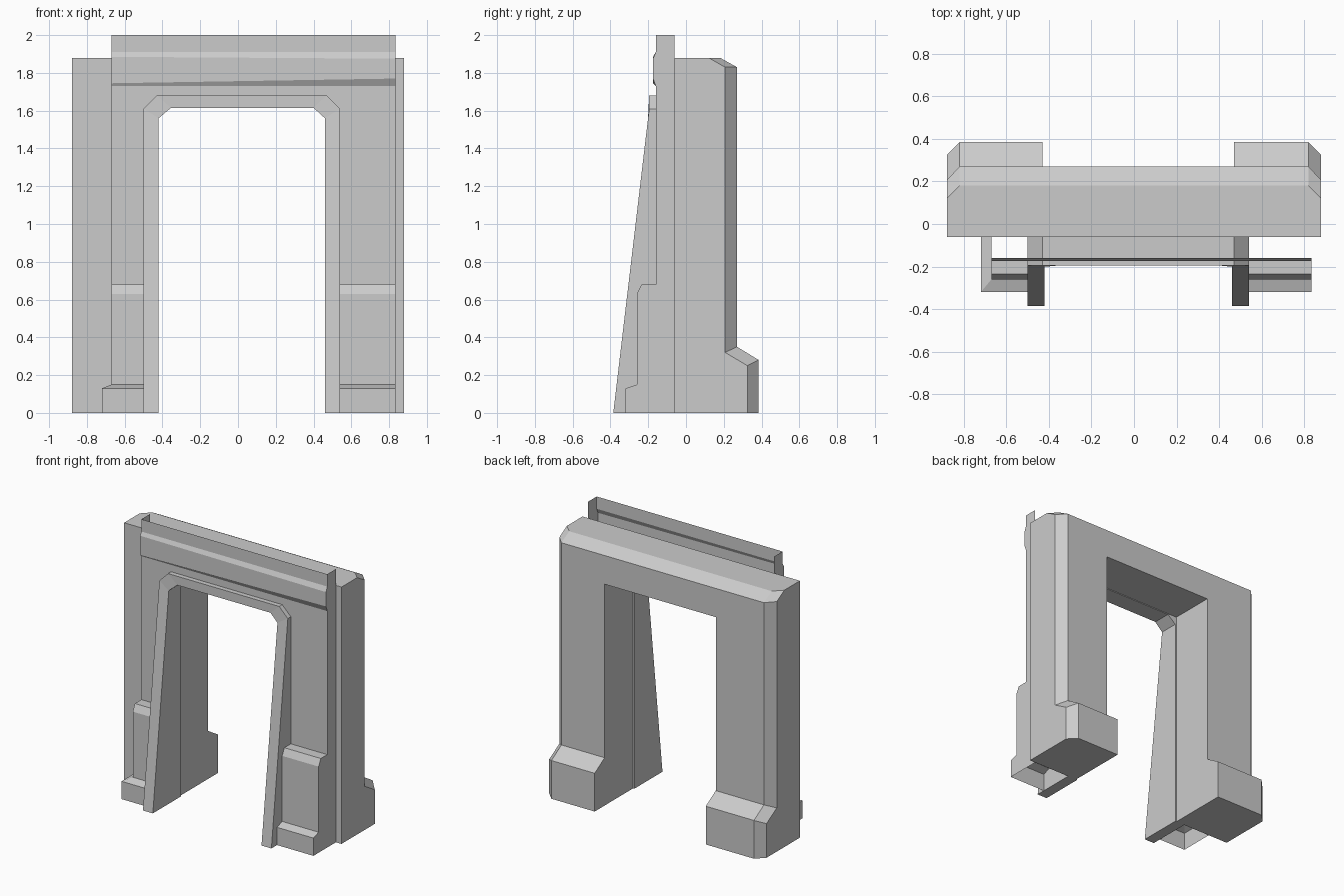
import bpy, bmesh

if "Cube" in bpy.data.objects:
    bpy.data.objects.remove(bpy.data.objects["Cube"])


def build(name, fill, recalc=True):
    """Make an object from a function that adds faces to a bmesh."""
    bm = bmesh.new()

    def face(points):
        bm.faces.new([bm.verts.new(p) for p in points])

    fill(face)
    bmesh.ops.remove_doubles(bm, verts=bm.verts, dist=0.0005)
    if recalc:
        bmesh.ops.recalc_face_normals(bm, faces=bm.faces)
    mesh = bpy.data.meshes.new(name)
    bm.to_mesh(mesh)
    bm.free()
    obj = bpy.data.objects.new(name, mesh)
    bpy.context.collection.objects.link(obj)
    return obj


def loft(face, rings, closed=False):
    """Bridge successive rings of points with quads."""
    for a, b in zip(rings, rings[1:]):
        n = len(a)
        for i in range(n if closed else n - 1):
            j = (i + 1) % n
            face([a[i], a[j], b[j], b[i]])


BACK, HEAD = -0.06, 1.62          # joint plane and opening height
LEFT, RIGHT = -0.67, 0.835        # ends of the front facing

# Rear frame: side profile with foot, chamfered along its outer back edges
inner = [(BACK, 0), (0.385, 0), (0.385, 0.28), (0.27, 0.35), (0.27, HEAD),
         (0.27, 1.83), (0.18, 1.88), (BACK, 1.88), (BACK, HEAD)]
outer = [(BACK, 0), (0.325, 0), (0.325, 0.25), (0.207, 0.32), (0.207, HEAD),
         (0.207, 1.83), (0.12, 1.88), (BACK, 1.88), (BACK, HEAD)]


def at_x(x, profile):
    return [(x, y, z) for y, z in profile]


def rear_frame(face):
    for jamb, bend, end in ((-0.43, -0.82, -0.88), (0.47, 0.82, 0.88)):
        loft(face, [at_x(jamb, inner), at_x(bend, inner), at_x(end, outer)], True)
        face(at_x(end, outer))
        face(at_x(jamb, inner[:5] + inner[8:]))
    loft(face, [at_x(-0.43, inner[4:]), at_x(0.47, inner[4:])], True)


build("rear_frame", rear_frame)

# Front facing: open shell of two stepped piers and a moulded lintel
# each step: height, front y, sideways spread of the left base
steps = [(0, -0.32, 0.05), (0.13, -0.32, 0.05), (0.15, -0.26, 0), (0.63, -0.26, 0),
         (0.68, -0.235, 0), (0.68, -0.16, 0), (1.61, -0.16, 0)]
# each band: height at left, height at right, front y
bands = [(1.61, 1.61, -0.16), (1.73, 1.73, -0.16), (1.745, 1.77, -0.175),
         (1.885, 1.875, -0.175), (1.91, 1.91, -0.16), (2.0, 2.0, -0.16)]


def front_facing(face):
    loft(face, [[(LEFT - s, BACK, z), (LEFT - s, y, z), (-0.5, y, z)] for z, y, s in steps])
    loft(face, [[(0.54, y, z), (RIGHT, y, z), (RIGHT, BACK, z)] for z, y, s in steps])
    rings = [[(LEFT, BACK, l), (LEFT, y, l), (RIGHT, y, r), (RIGHT, BACK, r)]
             for l, r, y in bands]
    loft(face, rings[1:])
    for k in (0, 2):
        loft(face, [rings[0][k:k + 2], rings[1][k:k + 2]])
    face([(x, -0.16, z) for x, z in (
        (LEFT, 1.61), (-0.5, 1.61), (-0.43, 1.68), (0.47, 1.68),
        (0.54, 1.61), (RIGHT, 1.61), (RIGHT, 1.73), (LEFT, 1.73))])


build("front_facing", front_facing, recalc=False)

# Arch trim: chamfered surround whose front slopes out towards the floor
trim_out = [(-0.5, 0), (-0.5, 1.61), (-0.43, 1.68), (0.47, 1.68), (0.54, 1.61), (0.54, 0)]
trim_in = [(-0.42, 0), (-0.42, 1.56), (-0.355, 1.615), (0.4, 1.615), (0.46, 1.56), (0.46, 0)]


def arch_trim(face):
    def front(path):
        return [(x, -0.385 + 0.19 * min(z / 1.61, 1), z) for x, z in path]

    def back(path):
        return [(x, BACK, z) for x, z in path]

    sections = list(zip(front(trim_out), front(trim_in), back(trim_in), back(trim_out)))
    loft(face, sections, True)
    face(sections[0])
    face(sections[-1])


build("arch_trim", arch_trim)
